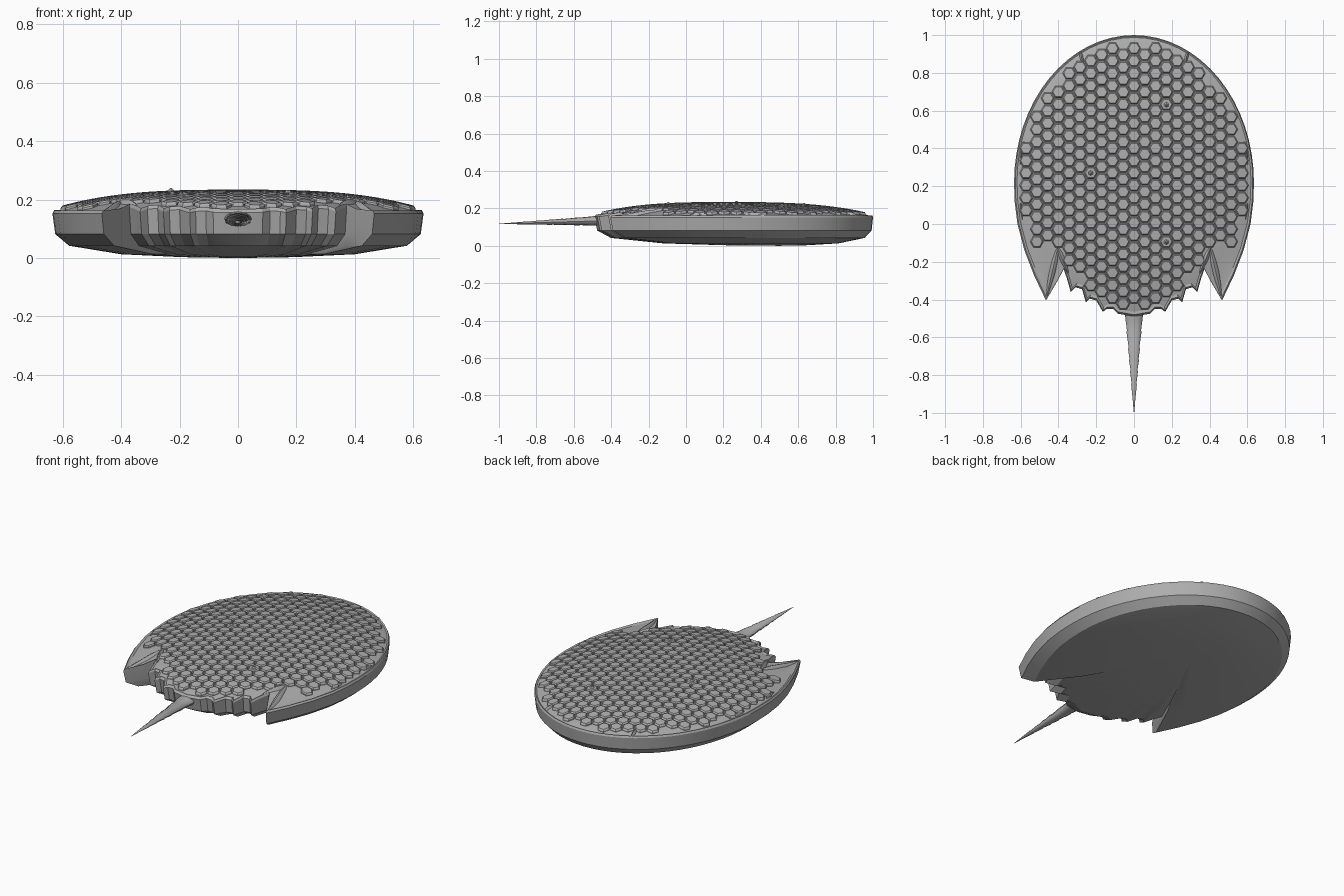
import bpy, bmesh, math
from mathutils import Vector

cube = bpy.data.objects.get("Cube")
if cube:
    bpy.data.objects.remove(cube, do_unlink=True)

grey = bpy.data.materials.new("shell grey")
grey.use_nodes = True
colour = (0.42, 0.42, 0.42, 1)
grey.diffuse_color = colour
grey.node_tree.nodes["Principled BSDF"].inputs["Base Color"].default_value = colour


def finish(bm, name, smooth=None):
    bmesh.ops.recalc_face_normals(bm, faces=bm.faces)
    mesh = bpy.data.meshes.new(name)
    bm.to_mesh(mesh)
    bm.free()
    mesh.materials.append(grey)
    obj = bpy.data.objects.new(name, mesh)
    bpy.context.collection.objects.link(obj)
    if smooth:
        bpy.ops.object.select_all(action='DESELECT')
        obj.select_set(True)
        bpy.context.view_layer.objects.active = obj
        bpy.ops.object.shade_smooth_by_angle(angle=math.radians(smooth))
    return obj


def radius(x, y):
    return math.hypot(x / 0.635, (y - 0.22) / (0.78 if y > 0.22 else 0.72))


def dome(x, y):
    return 0.158 + 0.064 * (1 - min(1, radius(x, y)) ** 3)


def bridge(bm, a, b):
    n = len(a)
    for i in range(n):
        bm.faces.new((a[i], a[(i + 1) % n], b[(i + 1) % n], b[i]))


# Half outline: rounded head, side, rear spike, then the toothed edge
half = []
for i in range(17):
    t = math.radians(90 - 90 * i / 16)
    half.append((0.635 * math.cos(t), 0.22 + 0.78 * math.sin(t)))
half += [(0.632, 0.12), (0.617, 0.0), (0.58, -0.14), (0.53, -0.27), (0.466, -0.405),
         (0.41, -0.31), (0.372, -0.24), (0.355, -0.29), (0.335, -0.36), (0.31, -0.335),
         (0.275, -0.345), (0.255, -0.415), (0.235, -0.395), (0.2, -0.405),
         (0.165, -0.465), (0.145, -0.45), (0.11, -0.45), (0.085, -0.475), (0, -0.49)]
outline = half + [(-x, y) for x, y in reversed(half[1:-1])]

# Shell body: scaled rings from the belly, round the wall, over the dome
HUB = 0.5
bm = bmesh.new()


def ring(scale, height):
    verts = []
    for x, y in outline:
        px, py = x * scale, HUB + (y - HUB) * scale
        verts.append(bm.verts.new((px, py, height(px, py))))
    return verts


rings = [ring(s, lambda x, y, z=z: z)
         for s, z in ((0.3, 0.003), (0.63, 0.013), (0.91, 0.042), (0.985, 0.082))]
rings.append(ring(1, lambda x, y: dome(x, y) - 0.006))
rings.append(ring(0.99, lambda x, y: dome(x, y) + 0.004))
rings.append(ring(0.975, lambda x, y: dome(x, y) - 0.002))
for s in (0.93, 0.87, 0.8, 0.7, 0.6, 0.45, 0.3, 0.15):
    rings.append(ring(s, dome))
for a, b in zip(rings, rings[1:]):
    bridge(bm, a, b)
for edge_ring, z in ((rings[0], 0.0), (rings[-1], dome(0, HUB))):
    hub = bm.verts.new((0, HUB, z))
    for i in range(len(edge_ring)):
        bm.faces.new((edge_ring[i], edge_ring[(i + 1) % len(edge_ring)], hub))
finish(bm, "shell", 22)

# Hexagonal armour plates following the dome
SIDE = 0.0381
PITCH = SIDE * math.sqrt(3)
bm = bmesh.new()
for col in range(-10, 11):
    for row in range(24):
        cx = col * SIDE * 1.5
        cy = 0.93 - PITCH * (row + 0.5 * (col % 2))
        limit = min(-0.11, -0.44 + 1.9 * cx * cx)
        if radius(cx, cy) > 0.93 or cy < limit:
            continue
        loops = []
        for r, lift in ((0.036, -0.008), (0.035, 0.006), (0.029, 0.012)):
            loop = []
            for k in range(6):
                x = cx + r * math.cos(k * math.pi / 3)
                y = cy + r * math.sin(k * math.pi / 3)
                loop.append(bm.verts.new((x, y, dome(x, y) + lift)))
            loops.append(loop)
        bridge(bm, loops[0], loops[1])
        bridge(bm, loops[1], loops[2])
        bm.faces.new(loops[2])
finish(bm, "hex_plates")


# Pointed ridges lying on the shell
def ridge(name, start, end, width, height):
    a, b = Vector(start), Vector(end)
    across = (b - a).orthogonal().normalized() * width
    for side in (1, -1):
        bm = bmesh.new()
        loops = []
        for t, w in ((0.1, 0.5), (0.3, 0.9), (0.5, 1), (0.75, 0.7), (0.95, 0.2)):
            c = a.lerp(b, t)
            loop = []
            for u, lift in ((-1, -0.01), (-0.5, 0.6 * height * w),
                            (0, height * w), (0.5, 0.6 * height * w), (1, -0.01)):
                p = c + across * u * w
                loop.append(bm.verts.new((side * p.x, p.y, dome(p.x, p.y) + lift)))
            loops.append(loop)
        for p, q in zip(loops, loops[1:]):
            bridge(bm, p, q)
        bm.faces.new(loops[0])
        bm.faces.new(loops[-1])
        finish(bm, ("left_" if side > 0 else "right_") + name, 40)


ridge("spike_ridge", (0.40, -0.11), (0.467, -0.40), 0.022, 0.014)
ridge("shoulder_ridge", (0.41, -0.11), (0.345, -0.27), 0.018, 0.016)
ridge("brow_ridge", (0.285, 0.92), (0.27, 0.84), 0.012, 0.014)
ridge("front_side_ridge", (0.592, 0.42), (0.602, 0.31), 0.008, 0.012)
ridge("rear_side_ridge", (0.602, 0.12), (0.59, 0.02), 0.008, 0.012)

# Small thorns on three of the plates
bm = bmesh.new()
for x, y in ((0.171, 0.63), (-0.229, 0.27), (0.171, -0.095)):
    cone = bmesh.ops.create_cone(bm, cap_ends=True, segments=6,
                                 radius1=0.018, radius2=0.004, depth=0.012)
    bmesh.ops.translate(bm, verts=cone["verts"], vec=(x, y, dome(x, y) + 0.014))
finish(bm, "thorns")

# Segmented tapering tail
bm = bmesh.new()
prev = None
for y, r in ((-0.42, 0.05), (-0.5, 0.046), (-0.565, 0.037), (-0.57, 0.04),
             (-0.655, 0.028), (-0.66, 0.032), (-0.715, 0.024), (-0.72, 0.027),
             (-0.775, 0.018), (-0.78, 0.021), (-0.845, 0.013), (-0.85, 0.015),
             (-0.93, 0.007), (-1.0, 0.001)):
    z = 0.135 + 0.03 * (y + 0.42)
    loop = []
    for k in range(12):
        t = k * math.pi / 6
        loop.append(bm.verts.new((r * math.cos(t), y, z + 0.55 * r * math.sin(t))))
    if prev:
        bridge(bm, prev, loop)
    else:
        bm.faces.new(loop)
    prev = loop
bm.faces.new(prev)
finish(bm, "tail", 40)
